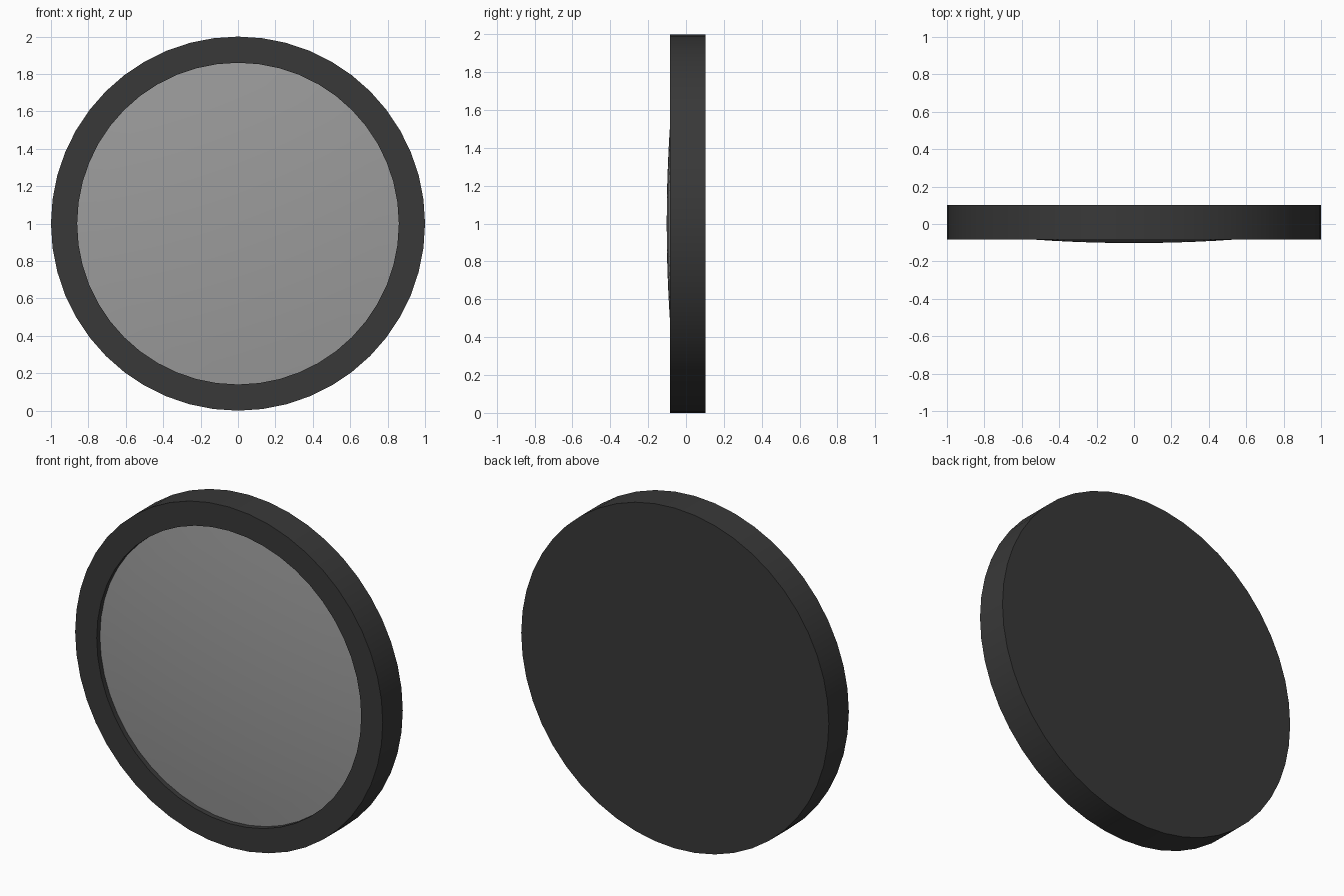
import bpy
import bmesh
from math import pi
from mathutils import Vector

if "Cube" in bpy.data.objects:
    bpy.data.objects.remove(bpy.data.objects["Cube"])

SIDES = 48
CENTRE = Vector((0, 0, 1))


def lathe(name, profile, colour):
    """Revolve (radius, y) points about the y axis through CENTRE."""
    bm = bmesh.new()
    verts = [bm.verts.new(CENTRE + Vector((r, y, 0))) for r, y in profile]
    edges = [bm.edges.new(pair) for pair in zip(verts, verts[1:])]
    bmesh.ops.spin(bm, geom=verts + edges, cent=CENTRE, axis=(0, 1, 0),
                   angle=2 * pi, steps=SIDES, use_duplicate=False)
    bmesh.ops.remove_doubles(bm, verts=bm.verts, dist=1e-4)
    bmesh.ops.recalc_face_normals(bm, faces=bm.faces)
    mesh = bpy.data.meshes.new(name)
    bm.to_mesh(mesh)
    bm.free()
    obj = bpy.data.objects.new(name, mesh)
    bpy.context.collection.objects.link(obj)
    mat = bpy.data.materials.new(name + "_colour")
    mat.diffuse_color = (*colour, 1)
    mat.use_nodes = True
    mat.node_tree.nodes["Principled BSDF"].inputs["Base Color"].default_value = mat.diffuse_color
    mesh.materials.append(mat)
    bpy.ops.object.select_all(action='DESELECT')
    obj.select_set(True)
    bpy.context.view_layer.objects.active = obj
    bpy.ops.object.shade_smooth_by_angle(angle=pi / 6)
    return obj


BACK, FRONT, APEX, SEAT = 0.102, -0.084, -0.102, -0.054
RIM, BORE = 1.0, 0.86

# Round housing: closed back, raised rim and a shallow pocket for the glass
lathe("housing", [(0, BACK), (RIM, BACK), (RIM, FRONT), (BORE, FRONT),
                  (BORE, 0), (0, 0)], (0.04, 0.04, 0.04))

# Gently domed glass, closed behind by a flat disc seated in the pocket
RINGS = 8
dome = [(BORE * i / RINGS, APEX + (SEAT - APEX) * (i / RINGS) ** 2)
        for i in range(RINGS + 1)]
lathe("domed_glass", dome + [(BORE, -0.01), (0, -0.01)], (0.33, 0.33, 0.33))
